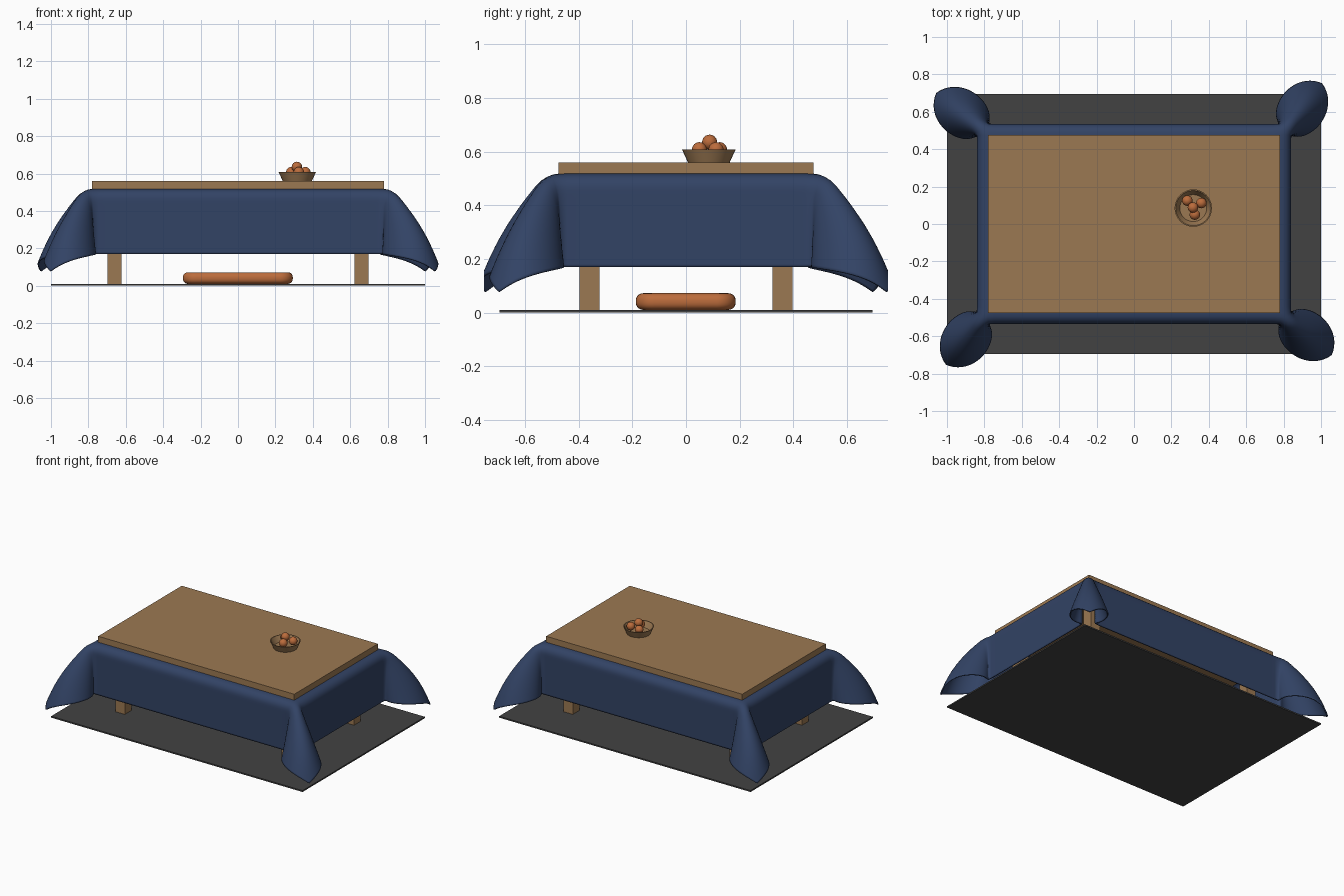
import bpy, bmesh, math
from mathutils import Vector

if "Cube" in bpy.data.objects:
    bpy.data.objects.remove(bpy.data.objects["Cube"])


def material(name, rgb):
    m = bpy.data.materials.new(name)
    m.diffuse_color = (*rgb, 1)
    m.use_nodes = True
    m.node_tree.nodes["Principled BSDF"].inputs["Base Color"].default_value = m.diffuse_color
    return m


WOOD = material("wood", (0.33, 0.19, 0.085))
NAVY = material("navy cloth", (0.032, 0.056, 0.13))
GREY = material("dark grey mat", (0.055, 0.055, 0.055))
ORANGE = material("orange", (0.50, 0.15, 0.045))


def finish(name, bm, mat, smooth=False):
    me = bpy.data.meshes.new(name)
    bmesh.ops.recalc_face_normals(bm, faces=bm.faces)
    bm.to_mesh(me)
    bm.free()
    ob = bpy.data.objects.new(name, me)
    bpy.context.collection.objects.link(ob)
    me.materials.append(mat)
    if smooth:
        bpy.context.view_layer.objects.active = ob
        bpy.ops.object.select_all(action='DESELECT')
        ob.select_set(True)
        bpy.ops.object.shade_smooth_by_angle(angle=math.radians(40))
    return ob


def box(name, lo, hi, mat):
    bm = bmesh.new()
    bmesh.ops.create_cube(bm, size=1)
    for v in bm.verts:
        v.co = Vector([lo[i] + (v.co[i] + 0.5) * (hi[i] - lo[i]) for i in range(3)])
    return finish(name, bm, mat)


# floor mat, table top, frame and legs
box("floor_mat", (-1, -0.695, 0), (1, 0.695, 0.01), GREY)
box("table_top", (-0.78, -0.475, 0.515), (0.78, 0.475, 0.56), WOOD)
box("table_frame", (-0.76, -0.46, 0.465), (0.76, 0.46, 0.498), WOOD)
for sx, side in ((-1, "left"), (1, "right")):
    for sy, end in ((-1, "front"), (1, "back")):
        x, y = sx * 0.66, sy * 0.36
        box(f"{end}_{side}_leg", (x - 0.037, y - 0.037, 0.01), (x + 0.037, y + 0.037, 0.48), WOOD)

# draped blanket: flat top, rounded edge, straight walls, flared cone folds at corners
A, B, TOP, R, L = 0.785, 0.48, 0.514, 0.05, 0.377
ARC = R * math.pi / 2


def drape(u, v):
    sx, sy = math.copysign(1, u), math.copysign(1, v)
    du, dv = max(abs(u) - A, 0), max(abs(v) - B, 0)
    base = Vector((min(abs(u), A), min(abs(v), B), TOP))
    r = math.hypot(du, dv)
    if r > 0:
        phi = math.atan2(dv, du)
        h = Vector((math.cos(phi), math.sin(phi), 0))
        d, bulge = Vector((0, 0, -1)), Vector()
        if du > 0 and dv > 0:
            lean = math.radians(45 + 7 * sx * sy)
            e = Vector((math.cos(lean), math.sin(lean), 0))
            side = Vector((e.y, -e.x, 0))
            out = 0.28 * (1 - math.cos(4 * phi))
            lat = 0.27 * math.sin(4 * phi)
            d = e * out + side * lat
            d.z = -math.sqrt(1 - d.length_squared)
            t = min(r / (L * 1.414), 1)
            bulge = e * (0.045 * math.sin(math.pi * t) * out / 0.56)
            d *= 1 + 0.06 * out / 0.56
        al = min(r, ARC) / R
        base += h * R * math.sin(al) + d * R * (1 - math.cos(al))
        base += d * max(r - ARC, 0) + bulge
    return Vector((base.x * sx, base.y * sy, base.z))


def samples(half, inner, outer=26):
    edge = [half + L * i / outer for i in range(1, outer + 1)]
    mid = [-half + 2 * half * i / inner for i in range(inner + 1)]
    return [-e for e in reversed(edge)] + mid + edge


us, vs = samples(A, 40), samples(B, 26)
bm = bmesh.new()
grid = [[bm.verts.new(drape(u, v)) for v in vs] for u in us]
for i in range(len(us) - 1):
    for j in range(len(vs) - 1):
        bm.faces.new((grid[i][j], grid[i + 1][j], grid[i + 1][j + 1], grid[i][j + 1]))
blanket = finish("blanket", bm, NAVY)
for p in blanket.data.polygons:
    p.use_smooth = True
sm = blanket.modifiers.new("soften", 'SMOOTH')
sm.factor, sm.iterations = 0.5, 4
so = blanket.modifiers.new("thickness", 'SOLIDIFY')
so.thickness, so.offset = 0.008, 0

# floor cushion
cushion = box("floor_cushion", (-0.295, -0.187, 0.01), (0.293, 0.185, 0.072), ORANGE)
bm = bmesh.new()
bm.from_mesh(cushion.data)
upright = [e for e in bm.edges if abs(e.verts[0].co.z - e.verts[1].co.z) > 0.01]
bmesh.ops.bevel(bm, geom=upright, offset=0.07, segments=8, profile=0.5, affect='EDGES')
rims = [e for e in bm.edges if abs(e.verts[0].co.z - e.verts[1].co.z) < 0.001]
bmesh.ops.bevel(bm, geom=rims, offset=0.027, segments=5, profile=0.5, affect='EDGES')
bm.to_mesh(cushion.data)
bm.free()
for p in cushion.data.polygons:
    p.use_smooth = True

# fruit bowl: hollow turned profile
CX, CY, N = 0.317, 0.085, 32
profile = [(0, 0.56), (0.078, 0.56), (0.1, 0.608), (0.094, 0.608), (0.072, 0.568), (0, 0.568)]
bm = bmesh.new()
pts = [bm.verts.new((CX + r, CY, z)) for r, z in profile]
edges = [bm.edges.new(p) for p in zip(pts, pts[1:])]
bmesh.ops.spin(bm, geom=pts + edges, cent=(CX, CY, 0), axis=(0, 0, 1), angle=2 * math.pi, steps=N)
bmesh.ops.remove_doubles(bm, verts=bm.verts, dist=0.0005)
finish("fruit_bowl", bm, WOOD, True)

# oranges
for k, (x, y, z) in enumerate([(0.285, 0.125, 0.607), (0.36, 0.112, 0.607), (0.325, 0.05, 0.607),
                               (0.27, 0.06, 0.597), (0.315, 0.088, 0.635)]):
    if k == 3:
        continue
    bm = bmesh.new()
    bmesh.ops.create_uvsphere(bm, u_segments=20, v_segments=12, radius=0.028)
    bmesh.ops.translate(bm, verts=bm.verts, vec=(x, y, z))
    finish(f"orange_{k + 1}", bm, ORANGE, True)
